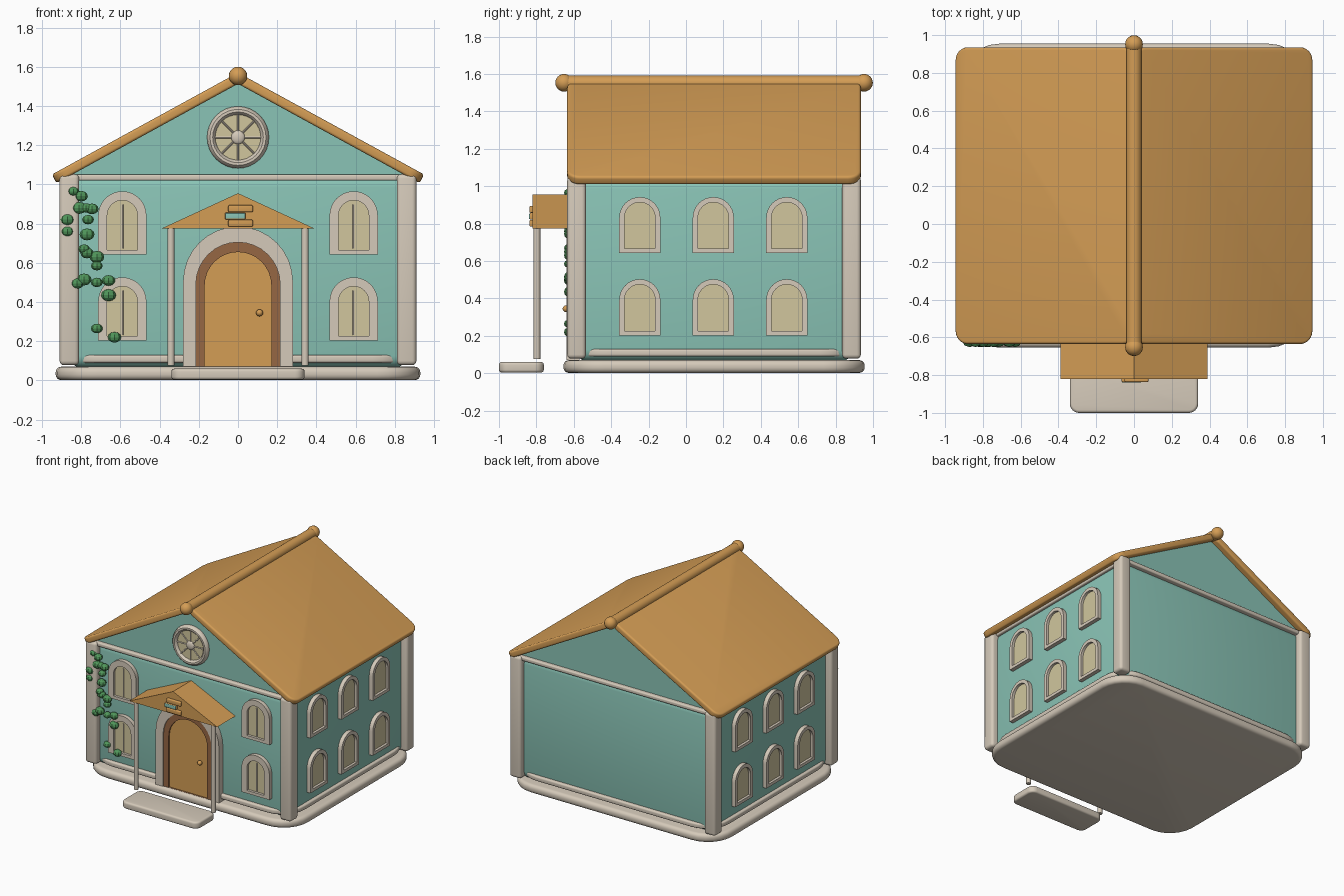
import bpy, bmesh, math
from mathutils import Matrix, Vector

if "Cube" in bpy.data.objects:
    bpy.data.objects.remove(bpy.data.objects["Cube"])

CY = 0.15  # centre of the building in y


def material(name, r, g, b):
    m = bpy.data.materials.new(name)
    lin = [((c / 255 + 0.055) / 1.055) ** 2.4 for c in (r, g, b)]
    m.diffuse_color = (*lin, 1)
    m.use_nodes = True
    m.node_tree.nodes["Principled BSDF"].inputs["Base Color"].default_value = m.diffuse_color
    return m


TEAL = material("teal_plaster", 138, 196, 182)
TAN = material("tan_wood", 212, 157, 85)
CREAM = material("cream_stone", 213, 202, 186)
GLASS = material("pale_yellow_glass", 209, 198, 158)
BROWN = material("brown_wood", 150, 103, 68)
GREEN = material("ivy_green", 80, 150, 90)


def finish(bm, name, mat, matrix=Matrix(), flat=False):
    """Turn a bmesh into an object, smooth except at sharp edges."""
    bmesh.ops.recalc_face_normals(bm, faces=bm.faces)
    for f in bm.faces:
        f.smooth = not flat
    for e in bm.edges:
        e.smooth = e.calc_face_angle(0) < math.radians(35)
    me = bpy.data.meshes.new(name)
    bm.to_mesh(me)
    bm.free()
    me.materials.append(mat)
    ob = bpy.data.objects.new(name, me)
    ob.matrix_world = matrix
    bpy.context.collection.objects.link(ob)
    return ob


def slab(name, mat, centre, half, corner=0.0, soft=0.0, rot=Matrix()):
    """Box with rounded plan corners and softened rims."""
    bm = bmesh.new()
    bmesh.ops.create_cube(bm, size=2, matrix=Matrix.Diagonal((*half, 1)))
    if corner:
        up = [e for e in bm.edges
              if abs(e.verts[0].co.z - e.verts[1].co.z) > half[2]]
        bmesh.ops.bevel(bm, geom=up, offset=corner, segments=6, profile=0.5, affect='EDGES')
    if soft:
        rim = [e for e in bm.edges if e.calc_face_angle(0) > 0.7]
        bmesh.ops.bevel(bm, geom=rim, offset=soft, segments=4, profile=0.5, affect='EDGES')
    return finish(bm, name, mat, Matrix.Translation(centre) @ rot)


def rod(name, mat, a, b, r, segs=16):
    a, b = Vector(a), Vector(b)
    d = b - a
    bm = bmesh.new()
    bmesh.ops.create_cone(bm, cap_ends=True, segments=segs, radius1=r, radius2=r, depth=d.length)
    rot = d.to_track_quat('Z', 'Y').to_matrix().to_4x4()
    return finish(bm, name, mat, Matrix.Translation((a + b) / 2) @ rot)


def ball(name, mat, centre, radii, u=20, v=12, flat=False):
    bm = bmesh.new()
    bmesh.ops.create_uvsphere(bm, u_segments=u, v_segments=v, radius=1,
                              matrix=Matrix.Diagonal((*radii, 1)))
    return finish(bm, name, mat, Matrix.Translation(centre), flat)


def arch(w, bottom, spring, n=16):
    """Round-headed outline in x, z."""
    arc = [(w * math.cos(math.pi * i / n), spring + w * math.sin(math.pi * i / n))
           for i in range(n + 1)]
    return [(w, bottom)] + arc + [(-w, bottom)]


def panel(name, mat, pts, y0, y1, matrix=Matrix()):
    bm = bmesh.new()
    f = bm.faces.new([bm.verts.new((x, y0, z)) for x, z in pts])
    ext = bmesh.ops.extrude_face_region(bm, geom=[f])
    vs = [v for v in ext["geom"] if isinstance(v, bmesh.types.BMVert)]
    bmesh.ops.translate(bm, verts=vs, vec=(0, y1 - y0, 0))
    return finish(bm, name, mat, matrix)


def frame(name, mat, outer, inner, y0, y1, matrix=Matrix()):
    """Closed ring between two outlines, with depth."""
    bm = bmesh.new()
    loops = [[bm.verts.new((x, y, z)) for x, z in pts]
             for pts, y in ((outer, y0), (outer, y1), (inner, y1), (inner, y0))]
    n = len(outer)
    for k in range(4):
        a, b = loops[k], loops[(k + 1) % 4]
        for i in range(n):
            j = (i + 1) % n
            bm.faces.new((a[i], a[j], b[j], b[i]))
    return finish(bm, name, mat, matrix)


# Foundation, walls and trim slabs
slab("foundation", CREAM, (0, CY, 0.036), (0.93, 0.805, 0.034), 0.22, 0.028)
slab("front_step", CREAM, (0, -0.88, 0.032), (0.34, 0.12, 0.028), 0.05, 0.015)
slab("walls", TEAL, (0, CY, 0.555), (0.86, 0.74, 0.49), 0, 0.06)
slab("lower_trim", CREAM, (0, CY, 0.11), (0.885, 0.765, 0.02), 0.2, 0.012)
slab("cornice", CREAM, (0, CY, 1.035), (0.87, 0.765, 0.016), 0.06, 0.01)
for sx in (-1, 1):
    for y in (-0.585, 0.885):
        slab("corner_pillar", CREAM, (0.86 * sx, y, 0.565), (0.05, 0.05, 0.487), 0, 0.022)

# Gable and roof
panel("gable", TEAL, [(-0.87, 1.04), (0.87, 1.04), (0, 1.52)], CY - 0.735, CY + 0.735)
PITCH = math.atan2(0.52, 0.95)
for s in (-1, 1):
    slab("roof_side", TAN, (0.463 * s, CY, 1.288), (0.541, 0.785, 0.025),
         0.07, 0.014, Matrix.Rotation(PITCH * s, 4, 'Y'))
    ball("ridge_finial", TAN, (0, CY + 0.802 * s, 1.553), (0.047,) * 3)
rod("ridge_pole", TAN, (0, CY - 0.79, 1.55), (0, CY + 0.79, 1.55), 0.041, 24)

# Round gable window
WY = CY - 0.74
bm = bmesh.new()
rings = []
for i in range(32):
    a = math.tau * i / 32
    ring = []
    for k in range(10):
        t = math.tau * k / 10
        r = 0.136 + 0.022 * math.cos(t)
        ring.append(bm.verts.new((r * math.cos(a), 0.03 * math.sin(t), r * math.sin(a))))
    rings.append(ring)
for i in range(32):
    a, b = rings[i], rings[(i + 1) % 32]
    for k in range(10):
        j = (k + 1) % 10
        bm.faces.new((a[k], a[j], b[j], b[k]))
finish(bm, "round_window_frame", CREAM, Matrix.Translation((0, WY, 1.24)))
rod("round_window_glass", GLASS, (0, WY + 0.01, 1.24), (0, WY - 0.008, 1.24), 0.13, 32)
ball("round_window_hub", CREAM, (0, WY - 0.01, 1.24), (0.035, 0.015, 0.035))
for i in range(8):
    a = math.tau * i / 8
    rod("round_window_spoke", CREAM, (0, WY - 0.01, 1.24),
        (0.125 * math.cos(a), WY - 0.01, 1.24 + 0.125 * math.sin(a)), 0.005, 8)


# Arched windows: front pairs and three bays on each side, two floors
def window(matrix, bottom, w, edge, spring, mullion):
    frame("window_frame", CREAM, arch(w, bottom, spring),
          arch(w - edge, bottom + 0.024, spring), 0.02, -0.032, matrix)
    panel("window_glass", GLASS, arch(w - edge + 0.004, bottom + 0.02, spring), 0.02, -0.012, matrix)
    if mullion:
        ob = rod("window_mullion", CREAM, (0, -0.014, bottom + 0.03), (0, -0.014, bottom + 0.255), 0.005, 8)
        ob.matrix_world = matrix @ ob.matrix_world


for bottom in (0.203, 0.642):
    for s in (-1, 1):
        window(Matrix.Translation((0.59 * s, CY - 0.74, 0)), bottom, 0.123, 0.046, bottom + 0.2, True)
        for k in (-1, 0, 1):
            m = Matrix.Translation((0.86 * s, CY - 0.004 + 0.393 * k, 0)) @ Matrix.Rotation(math.pi / 2 * s, 4, 'Z')
            window(m, bottom, 0.11, 0.028, bottom + 0.19, False)

# Door with its surround
frame("door_surround", CREAM, arch(0.28, 0.07, 0.505), arch(0.215, 0.07, 0.49), -0.57, -0.64)
frame("door_frame", BROWN, arch(0.22, 0.07, 0.49), arch(0.17, 0.071, 0.485), -0.57, -0.632)
panel("door", TAN, arch(0.175, 0.072, 0.485), -0.57, -0.622)
ball("door_knob", TAN, (0.11, -0.64, 0.345), (0.018, 0.02, 0.018), 12, 8)

# Porch
panel("porch_roof", TAN, [(-0.39, 0.775), (0.39, 0.775), (0, 0.955)], -0.82, -0.58)
for s in (-1, 1):
    rod("porch_column", CREAM, (0.342 * s, -0.797, 0.075), (0.342 * s, -0.797, 0.785), 0.018)

# Stack of books on the porch gable
for name, mat, x, z, w in (("lower_book", TAN, 0.013, 0.802, 0.063),
                           ("middle_book", TAN, -0.014, 0.839, 0.052),
                           ("upper_book", TAN, 0.013, 0.876, 0.063)):
    slab(name, mat, (x, -0.825, z), (w, 0.012, 0.018), 0, 0.007)
slab("middle_book_cover", TEAL, (-0.014, -0.834, 0.839), (0.05, 0.005, 0.014), 0, 0.002)

# Ivy on the front left corner
IVY = [(-.84, .965), (-.80, .94), (-.81, .88), (-.775, .88), (-.745, .875),
       (-.87, .82), (-.765, .82), (-.87, .76), (-.77, .745), (-.785, .67),
       (-.77, .65), (-.72, .63), (-.72, .585), (-.82, .495), (-.785, .515),
       (-.72, .50), (-.66, .51), (-.66, .435), (-.72, .265), (-.63, .22)]
for i, (x, z) in enumerate(IVY):
    r = 0.030 + 0.004 * (i * 7 % 3)
    ball("ivy_leaf_clump", GREEN, (x, -0.622, z), (r, 0.03, r * 0.8), 8, 6, True)
